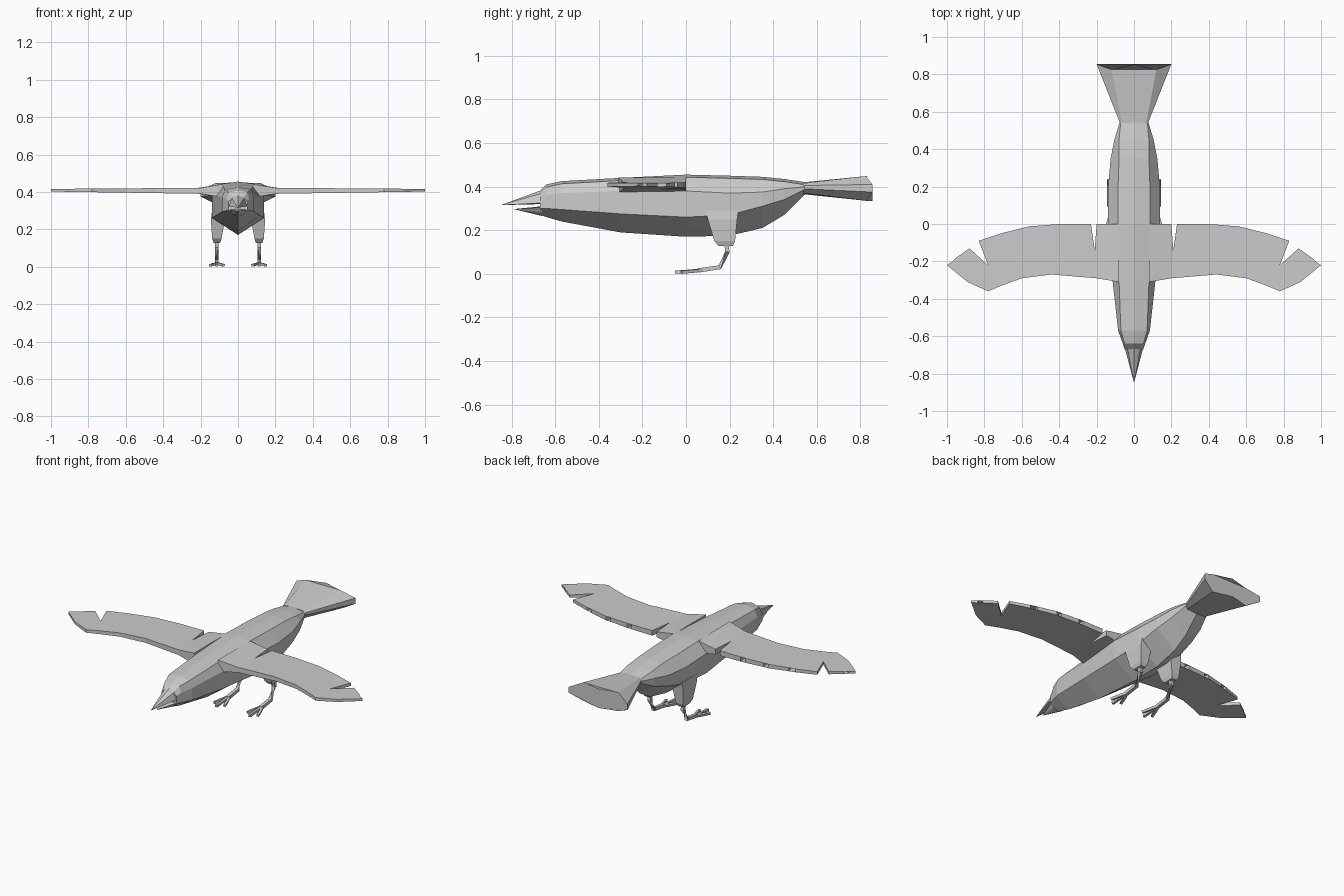
import bpy
import bmesh
from mathutils import Vector

default_cube = bpy.data.objects.get("Cube")
if default_cube:
    bpy.data.objects.remove(default_cube, do_unlink=True)

# One plain colour for the whole bird
plumage = bpy.data.materials.new("plumage_grey")
plumage.use_nodes = True
grey = (0.6, 0.6, 0.6, 1)
plumage.diffuse_color = grey
plumage.node_tree.nodes["Principled BSDF"].inputs["Base Color"].default_value = grey


def finish(name, bm, mirrored=False):
    """Turn a bmesh into a flat shaded object, optionally mirrored across x."""
    bmesh.ops.recalc_face_normals(bm, faces=bm.faces)
    mesh = bpy.data.meshes.new(name)
    bm.to_mesh(mesh)
    bm.free()
    mesh.materials.append(plumage)
    obj = bpy.data.objects.new(name, mesh)
    bpy.context.collection.objects.link(obj)
    if mirrored:
        obj.modifiers.new("other_side", "MIRROR").use_axis[0] = True
    return obj


def loft(name, rings, mirrored=False):
    """Skin a list of closed rings and cap both ends."""
    bm = bmesh.new()
    loops = [[bm.verts.new(point) for point in ring] for ring in rings]
    for first, second in zip(loops, loops[1:]):
        count = len(first)
        for i in range(count):
            j = (i + 1) % count
            bm.faces.new((first[i], first[j], second[j], second[i]))
    bm.faces.new(loops[0])
    bm.faces.new(loops[-1])
    bmesh.ops.remove_doubles(bm, verts=bm.verts, dist=0.0005)
    return finish(name, bm, mirrored)


def symmetric(half):
    """Complete a half section that runs from top centre to bottom centre."""
    return half + [(-x, y, z) for x, y, z in reversed(half[1:-1])]


def body_ring(y, side, back, top, shoulder, flank, keel):
    return symmetric([
        (0, y, top), (back, y, top - 0.012), (side, y, shoulder),
        (side, y, flank), (0, y, keel),
    ])


# Body: faceted rings from the face to the tail root
loft("body", [
    body_ring(-0.67, 0.05, 0.03, 0.38, 0.35, 0.3, 0.27),
    body_ring(-0.64, 0.06, 0.05, 0.41, 0.36, 0.3, 0.26),
    body_ring(-0.57, 0.085, 0.07, 0.425, 0.37, 0.295, 0.24),
    body_ring(-0.3, 0.115, 0.08, 0.44, 0.38, 0.275, 0.19),
    body_ring(0, 0.14, 0.085, 0.455, 0.38, 0.26, 0.17),
    body_ring(0.2, 0.138, 0.085, 0.45, 0.37, 0.27, 0.175),
    body_ring(0.35, 0.125, 0.08, 0.445, 0.375, 0.31, 0.21),
    body_ring(0.45, 0.105, 0.08, 0.435, 0.39, 0.34, 0.27),
    body_ring(0.55, 0.075, 0.07, 0.42, 0.4, 0.39, 0.37),
])


# Beak: two pointed halves with a narrow gap between them
def beak_half(name, root, tip):
    loft(name, [symmetric(root), symmetric([tip] * len(root))])


back = -0.66
beak_half("upper_beak",
          [(0, back, 0.385), (0.035, back, 0.37), (0.05, back, 0.325), (0, back, 0.32)],
          (0, -0.85, 0.315))
beak_half("lower_beak",
          [(0, back, 0.31), (0.05, back, 0.305), (0.03, back, 0.28), (0, back, 0.265)],
          (0, -0.79, 0.297))

# Tail: a flaring fan with a scalloped rear edge
root, fan, dip = 0.54, 0.855, 0.825
loft("tail", [
    symmetric([(0, root, 0.42), (0.065, root, 0.415), (0.075, root, 0.405),
               (0.075, root, 0.39), (0.065, root, 0.37), (0, root, 0.365)]),
    symmetric([(0, fan, 0.45), (0.12, dip, 0.448), (0.2, fan, 0.41),
               (0.2, fan, 0.375), (0.12, dip, 0.335), (0, fan, 0.335)]),
])

# Wing: leading edge outline, then each feather's outer corner, inner corner and notch
leading_edge = [(0.08, -0.31), (0.2, -0.29), (0.44, -0.27), (0.6, -0.29),
                (0.71, -0.33), (0.78, -0.36), (0.89, -0.31)]
feathers = [
    [(1, -0.22), (0.97, -0.2), (0.79, -0.31)],
    [(0.95, -0.18), (0.88, -0.13), (0.78, -0.22)],
    [(0.83, -0.09), (0.71, -0.05), (0.63, -0.18)],
    [(0.67, -0.04), (0.55, -0.01), (0.5, -0.17)],
    [(0.52, -0.01), (0.4, 0), (0.36, -0.19)],
    [(0.37, 0), (0.23, 0), (0.21, -0.14)],
    [(0.2, 0), (0.08, 0)],
]


def wing_height(x, root_z, bend_z, tip_z):
    """Height falls steeply near the shoulder, then gently to the tip."""
    bend = 0.2
    if x < bend:
        return root_z + (bend_z - root_z) * (x - 0.08) / (bend - 0.08)
    return bend_z + (tip_z - bend_z) * (x - bend) / (1 - bend)


outline = leading_edge + [corner for feather in feathers for corner in feather]
bm = bmesh.new()
upper = [bm.verts.new((x, y, 0)) for x, y in outline]
lower = [bm.verts.new((x, y, -1)) for x, y in outline]
caps = [bm.faces.new(upper), bm.faces.new(lower)]
for i in range(len(outline)):
    j = (i + 1) % len(outline)
    bm.faces.new((upper[i], upper[j], lower[j], lower[i]))
bmesh.ops.triangulate(bm, faces=caps)
for vert in upper:
    vert.co.z = wing_height(vert.co.x, 0.442, 0.422, 0.416)
for vert in lower:
    vert.co.z = wing_height(vert.co.x, 0.37, 0.39, 0.402)
finish("wings", bm, mirrored=True)


# Thigh: tapering feathered block
def thigh_ring(z, inner, outer, front, rear):
    return [(inner, front, z), (outer, front, z), (outer, rear, z), (inner, rear, z)]


loft("thighs", [
    thigh_ring(0.29, 0.06, 0.14, 0.09, 0.24),
    thigh_ring(0.25, 0.07, 0.145, 0.1, 0.235),
    thigh_ring(0.15, 0.088, 0.138, 0.13, 0.225),
    thigh_ring(0.128, 0.095, 0.13, 0.15, 0.215),
], mirrored=True)


# Shank and toes: square tubes along short paths
def tube(name, path, radius):
    points = [Vector(p) for p in path]
    rings = []
    for i, point in enumerate(points):
        along = (points[min(i + 1, len(points) - 1)] - points[max(i - 1, 0)]).normalized()
        side = along.cross(Vector((0, 0.5, 1))).normalized()
        if abs(side.x) < 0.5:
            side = Vector((1, 0, 0))
        over = side.cross(along).normalized()
        rings.append([point + (side * a + over * b) * radius
                      for a, b in ((1, 1), (-1, 1), (-1, -1), (1, -1))])
    loft(name, rings, mirrored=True)


leg_x = 0.113
tube("shanks", [(leg_x, 0.185, 0.14), (leg_x, 0.19, 0.1),
                (leg_x, 0.155, 0.03), (leg_x, 0.06, 0.016)], 0.01)
for label, spread, reach in (("inner", -0.035, -0.02), ("middle", 0, -0.05), ("outer", 0.035, -0.02)):
    tube(label + "_toes", [(leg_x, 0.08, 0.018), (leg_x + spread * 0.5, 0.035, 0.013),
                           (leg_x + spread, reach, 0.008)], 0.007)
